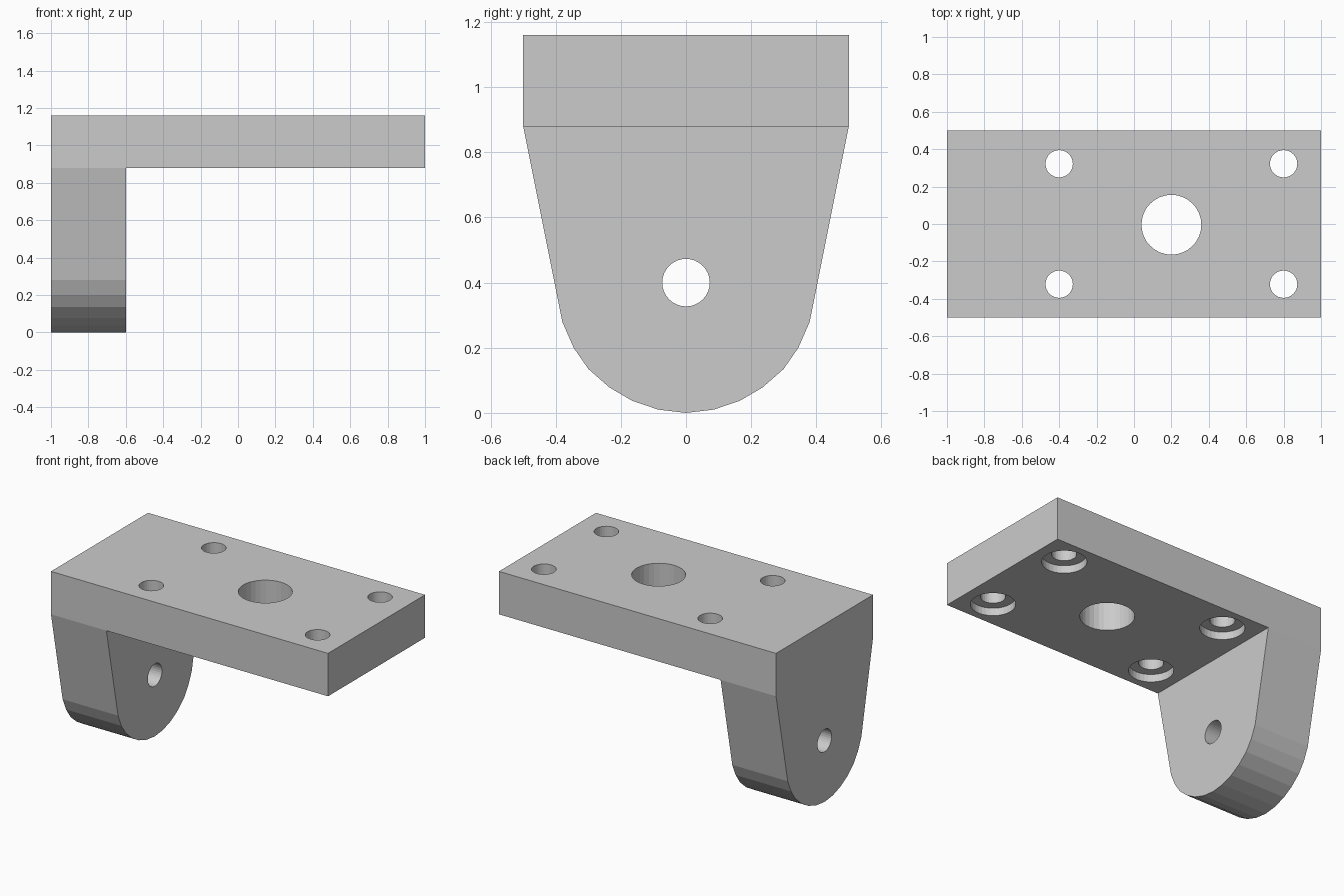
import bpy, bmesh
from math import pi

if "Cube" in bpy.data.objects:
    bpy.data.objects.remove(bpy.data.objects["Cube"])


def make_object(name, bm):
    bmesh.ops.recalc_face_normals(bm, faces=bm.faces)
    mesh = bpy.data.meshes.new(name)
    bm.to_mesh(mesh)
    bm.free()
    obj = bpy.data.objects.new(name, mesh)
    bpy.context.collection.objects.link(obj)
    return obj


def extrude_x(name, profile, x0, x1):
    bm = bmesh.new()
    face = bm.faces.new([bm.verts.new((x0, y, z)) for y, z in profile])
    new = bmesh.ops.extrude_face_region(bm, geom=[face])["geom"]
    verts = [g for g in new if isinstance(g, bmesh.types.BMVert)]
    bmesh.ops.translate(bm, verts=verts, vec=(x1 - x0, 0, 0))
    return make_object(name, bm)


def cutter(name, radius, depth, loc, rot=(0, 0, 0)):
    bpy.ops.mesh.primitive_cylinder_add(vertices=32, radius=radius, depth=depth,
                                        location=loc, rotation=rot)
    obj = bpy.context.object
    obj.name = name
    return obj


def combine(target, other, operation):
    mod = target.modifiers.new(other.name, 'BOOLEAN')
    mod.operation = operation
    mod.solver = 'EXACT'
    mod.object = other
    bpy.context.view_layer.objects.active = target
    bpy.ops.object.modifier_apply(modifier=mod.name)
    bpy.data.objects.remove(other, do_unlink=True)


BOTTOM, TOP = 0.88, 1.16

# Mounting plate
bracket = extrude_x("bracket", [(-0.5, BOTTOM), (0.5, BOTTOM), (0.5, TOP), (-0.5, TOP)], -1, 1)

# Tapered lug with a rounded end, mirrored from a half profile
half = [(0.5, BOTTOM), (0.38, 0.28), (0.345, 0.2), (0.3, 0.135),
        (0.235, 0.078), (0.165, 0.037), (0.085, 0.01)]
profile = ([(0.5, 1.0)] + half + [(0, 0)]
           + [(-y, z) for y, z in reversed(half)] + [(-0.5, 1.0)])
combine(bracket, extrude_x("lug", profile, -1, -0.6), 'UNION')

# Pin hole through the lug and large hole through the plate
combine(bracket, cutter("pin_hole", 0.073, 0.8, (-0.8, 0, 0.4), (0, pi / 2, 0)), 'DIFFERENCE')
combine(bracket, cutter("centre_hole", 0.16, 0.6, (0.2, -0.004, 1.02)), 'DIFFERENCE')

# Bolt holes with counterbores on the underside
for x in (-0.4, 0.8):
    for y in (-0.322, 0.322):
        combine(bracket, cutter("bolt_hole", 0.073, 0.6, (x, y, 1.02)), 'DIFFERENCE')
        combine(bracket, cutter("counterbore", 0.132, 0.1, (x, y, BOTTOM)), 'DIFFERENCE')
